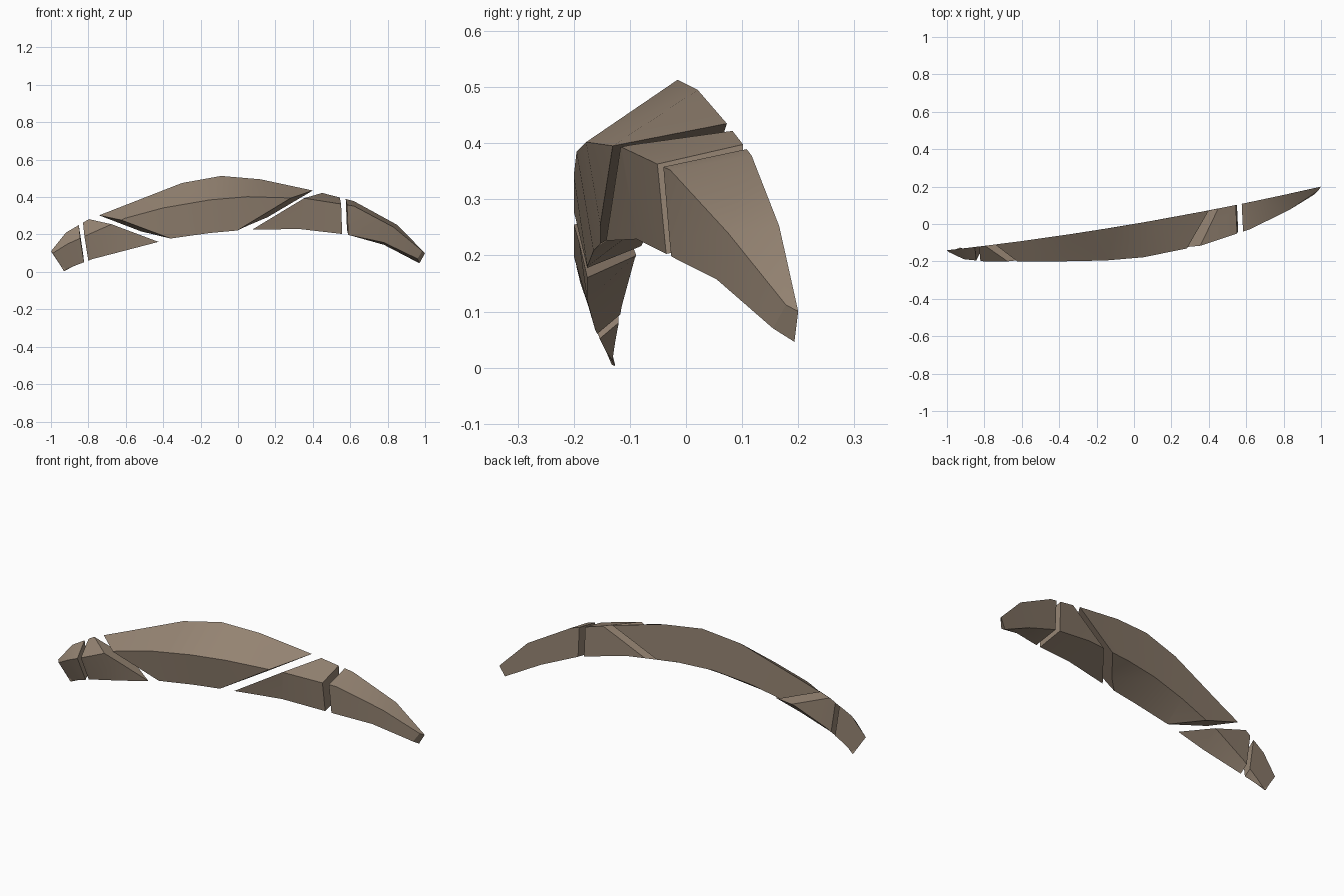
import bpy, bmesh, math
from mathutils import Vector as V

if "Cube" in bpy.data.objects:
    bpy.data.objects.remove(bpy.data.objects["Cube"])

stone = bpy.data.materials.new("warm_brown")
stone.diffuse_color = (0.30, 0.23, 0.17, 1)
stone.use_nodes = True
stone.node_tree.nodes["Principled BSDF"].inputs["Base Color"].default_value = stone.diffuse_color

# The back of the arch lies on one gently bowed sheet
def back(x, z):
    return V((x, 0.17 * x + 0.03 * x * x, z))

# Four long edges of the arch, left to right
top = [back(x, z) for x, z in [(-1, .11), (-.92, .21), (-.8, .28), (-.6, .358), (-.3, .475), (-.09, .513),
                               (.12, .495), (.4, .435), (.62, .378), (.85, .252), (1, .1)]]
ridge = [V(p) for p in [(-.99, -.15, .1), (-.91, -.188, .15), (-.8, -.2, .2), (-.6, -.2, .288), (-.4, -.2, .342),
                        (-.15, -.195, .385), (.05, -.178, .402), (.36, -.115, .393), (.62, -.028, .352),
                        (.83, .075, .24), (.985, .178, .112)]]
front_low = [V(p) for p in [(-.93, -.126, .003), (-.88, -.143, .03), (-.78, -.162, .068), (-.58, -.176, .12),
                            (-.35, -.176, .18), (-.15, -.165, .208), (.05, -.148, .226), (.33, -.088, .229),
                            (.58, -.03, .2), (.78, .055, .157), (.96, .155, .07)]]
back_low = [back(x, z) for x, z in [(-.93, .005), (-.88, .045), (-.78, .11), (-.6, .195), (-.35, .262), (-.15, .295),
                                    (.05, .3), (.33, .28), (.58, .227), (.78, .145), (.97, .046)]]

# Crack planes: point, normal (towards +x) and half gap
def crack(a, b, c, half):
    a, b, c = V(a), V(b), V(c)
    n = (b - a).cross(c - a).normalized()
    return b, (n if n.x > 0 else -n), half

cracks = [
    crack((-.84, -.11, .262), (-.833, -.2, .187), (-.812, -.16, .056), .012),
    crack((-.77, -.112, .292), (-.65, -.2, .266), (-.385, -.177, .167), .019),
    crack((.425, .068, .43), (.32, -.12, .395), (.04, -.148, .226), .018),
    crack((.56, .1, .395), (.567, -.045, .363), (.573, -.033, .203), .016),
]

def cut(bm, point, normal):
    """Remove what lies on the normal's side and cap the opening."""
    bmesh.ops.bisect_plane(bm, geom=bm.verts[:] + bm.edges[:] + bm.faces[:], dist=1e-5,
                           plane_co=point, plane_no=normal, clear_outer=True)
    rim = [e for e in bm.edges if e.is_boundary]
    if rim:
        bmesh.ops.holes_fill(bm, edges=rim, sides=0)

def make_piece(name, left, right):
    bm = bmesh.new()
    rings = [[bm.verts.new(p) for p in row] for row in zip(top, ridge, front_low, back_low)]
    for r, s in zip(rings, rings[1:]):
        for i in range(4):
            j = (i + 1) % 4
            bm.faces.new((r[i], r[j], s[j], s[i]))
    bm.faces.new(rings[0])
    bm.faces.new(rings[-1])
    if left:
        p, n, h = left
        cut(bm, p + n * h, -n)
    if right:
        p, n, h = right
        cut(bm, p - n * h, n)
    bmesh.ops.recalc_face_normals(bm, faces=bm.faces[:])
    me = bpy.data.meshes.new(name)
    bm.to_mesh(me)
    bm.free()
    me.materials.append(stone)
    ob = bpy.data.objects.new(name, me)
    bpy.context.collection.objects.link(ob)
    bpy.context.view_layer.objects.active = ob
    bpy.ops.object.select_all(action='DESELECT')
    ob.select_set(True)
    bpy.ops.object.shade_smooth_by_angle(angle=math.radians(20))

# Five pieces between the cracks
names = ["left_tip", "left_wedge", "middle_arch", "right_wedge", "right_tip"]
bounds = [None] + cracks + [None]
for name, l, r in zip(names, bounds, bounds[1:]):
    make_piece(name, l, r)
